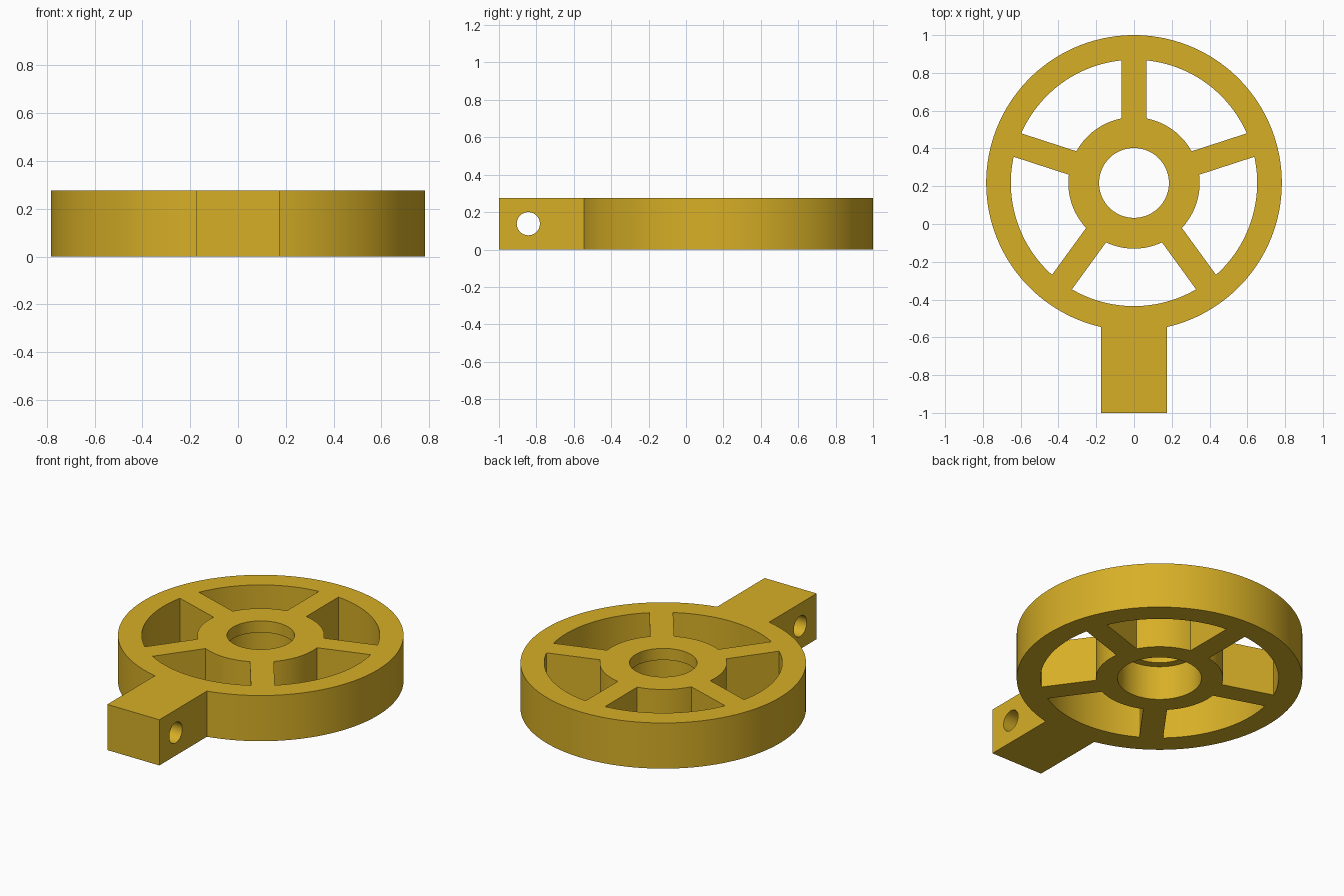
import bpy, bmesh
from math import sin, cos, asin, pi, radians
from mathutils import Matrix

cube = bpy.data.objects.get("Cube")
if cube:
    bpy.data.objects.remove(cube, do_unlink=True)

U = 1 / 23                      # design unit
HEIGHT = 6.35 * U
CENTRE_Y = 5 * U
RIM_OUT, RIM_IN, HUB = 18 * U, 15 * U, 8 * U
SPOKE_HALF, HANDLE_HALF = 1.5 * U, 4 * U
BORE, RECESS, LEDGE_Z = 0.185, 0.23, 0.206
OVER = 0.1                      # how far cutters overshoot

gold = bpy.data.materials.new("gold")
gold.use_nodes = True
gold.diffuse_color = (0.68, 0.43, 0.02, 1)
gold.node_tree.nodes["Principled BSDF"].inputs["Base Color"].default_value = gold.diffuse_color


def arc(radius, start, end, steps):
    """Points on an arc around the wheel axis."""
    angles = [start + (end - start) * i / steps for i in range(steps + 1)]
    return [(radius * cos(a), CENTRE_Y + radius * sin(a)) for a in angles]


def prism(name, outline, z0, z1, matrix=Matrix()):
    """Extrude a counter-clockwise outline from z0 to z1."""
    bm = bmesh.new()
    face = bm.faces.new([bm.verts.new((x, y, z0)) for x, y in outline])
    top = bmesh.ops.extrude_face_region(bm, geom=[face])["geom"]
    verts = [v for v in top if isinstance(v, bmesh.types.BMVert)]
    bmesh.ops.translate(bm, verts=verts, vec=(0, 0, z1 - z0))
    bmesh.ops.recalc_face_normals(bm, faces=bm.faces)
    bm.transform(matrix)
    mesh = bpy.data.meshes.new(name)
    bm.to_mesh(mesh)
    bm.free()
    mesh.materials.append(gold)
    obj = bpy.data.objects.new(name, mesh)
    bpy.context.collection.objects.link(obj)
    return obj


def cut(target, cutter):
    """Subtract the cutter and discard it."""
    cutter.hide_render = True
    bpy.context.view_layer.objects.active = target
    mod = target.modifiers.new(cutter.name, 'BOOLEAN')
    mod.operation, mod.solver, mod.object = 'DIFFERENCE', 'EXACT', cutter
    bpy.ops.object.modifier_apply(modifier=mod.name)
    bpy.data.objects.remove(cutter, do_unlink=True)


# Wheel disc with the straight handle, as one outline
join = asin(HANDLE_HALF / RIM_OUT)
outline = arc(RIM_OUT, -pi / 2 + join, 1.5 * pi - join, 140)
outline += [(-HANDLE_HALF, -1), (HANDLE_HALF, -1)]
wheel = prism("spoked_wheel_with_handle", outline, 0, HEIGHT)

# Five windows, leaving parallel-sided spokes between them
for k in range(5):
    a0 = radians(90 + 72 * k)
    a1 = a0 + radians(72)
    outer, inner = asin(SPOKE_HALF / RIM_IN), asin(SPOKE_HALF / HUB)
    window = arc(RIM_IN, a0 + outer, a1 - outer, 24) + arc(HUB, a1 - inner, a0 + inner, 16)
    cut(wheel, prism("window_cutter", window, -OVER, HEIGHT + OVER))

# Stepped hub bore: wide recess below, narrow hole above
cut(wheel, prism("recess_cutter", arc(RECESS, 0, 2 * pi, 64)[:-1], -OVER, LEDGE_Z))
cut(wheel, prism("bore_cutter", arc(BORE, 0, 2 * pi, 64)[:-1], LEDGE_Z - OVER, HEIGHT + OVER))

# Cross hole through the handle
place = (Matrix.Translation((0, -0.843, HEIGHT / 2)) @ Matrix.Rotation(pi / 2, 4, 'Y')
         @ Matrix.Translation((0, -CENTRE_Y, 0)))
reach = HANDLE_HALF + OVER
cut(wheel, prism("cross_hole_cutter", arc(0.062, 0, 2 * pi, 40)[:-1], -reach, reach, place))

# Smooth curved walls, sharp edges
bpy.ops.object.select_all(action='DESELECT')
wheel.select_set(True)
bpy.context.view_layer.objects.active = wheel
bpy.ops.object.shade_smooth_by_angle(angle=radians(30))
